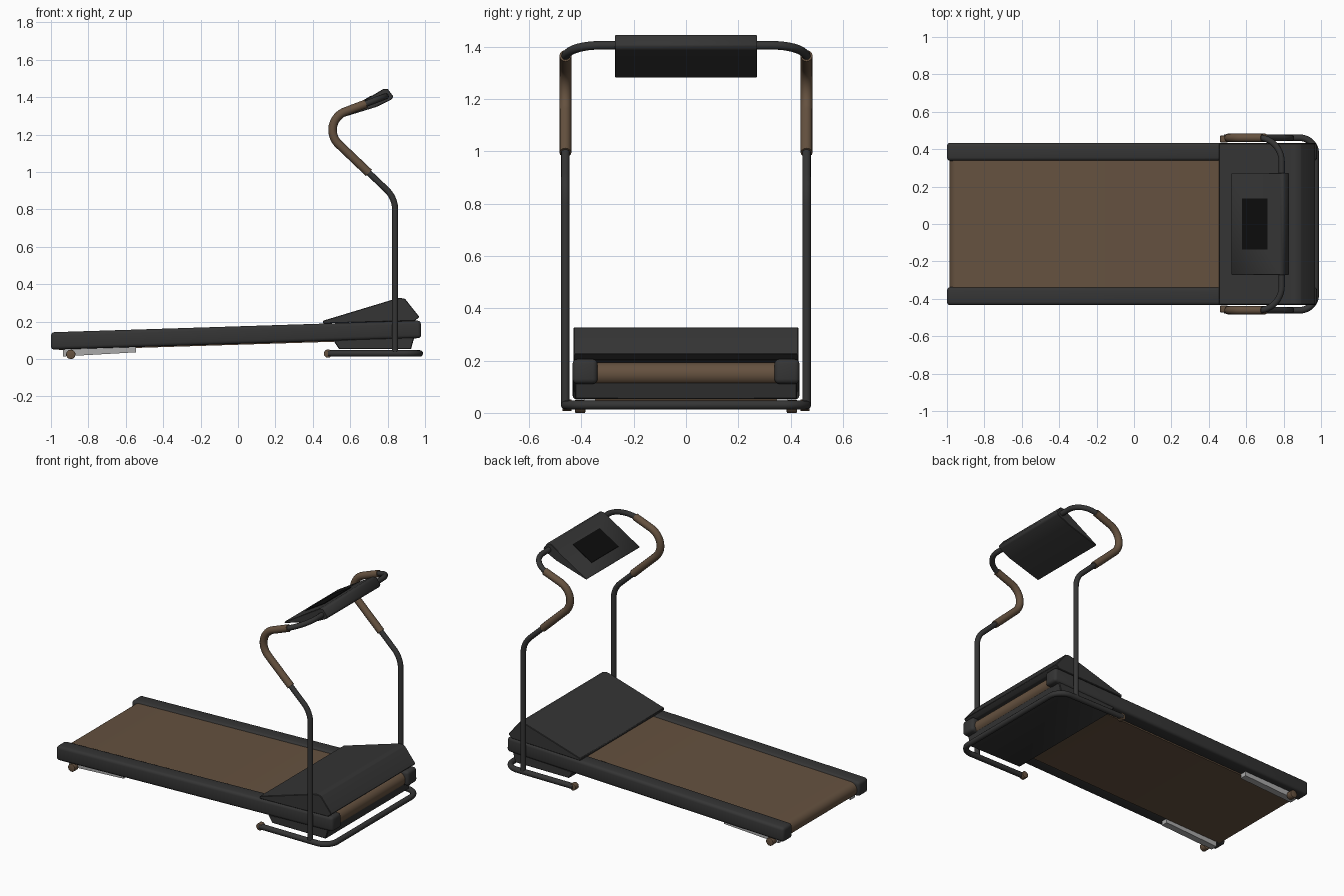
import bpy, bmesh, math
from mathutils import Vector

if "Cube" in bpy.data.objects:
    bpy.data.objects.remove(bpy.data.objects["Cube"])


def material(name, r, g, b):
    m = bpy.data.materials.new(name)
    m.diffuse_color = (r, g, b, 1)
    m.use_nodes = True
    m.node_tree.nodes["Principled BSDF"].inputs["Base Color"].default_value = m.diffuse_color
    return m


DARK = material("dark_metal", 0.035, 0.035, 0.035)
BROWN = material("brown_rubber", 0.13, 0.083, 0.05)
BLACK = material("screen_black", 0.004, 0.004, 0.004)
GREY = material("light_grey", 0.4, 0.4, 0.4)


def finish(ob, mat):
    ob.data.materials.append(mat)
    bpy.ops.object.select_all(action='DESELECT')
    ob.select_set(True)
    bpy.context.view_layer.objects.active = ob
    bpy.ops.object.shade_smooth_by_angle(angle=math.radians(35))
    return ob


def prism(name, profile, y0, y1, mat, bevel=0, segments=3):
    """Extrude an XZ profile from y0 to y1."""
    bm = bmesh.new()
    face = bm.faces.new([bm.verts.new((x, y0, z)) for x, z in profile])
    ext = bmesh.ops.extrude_face_region(bm, geom=[face])
    verts = [g for g in ext["geom"] if isinstance(g, bmesh.types.BMVert)]
    bmesh.ops.translate(bm, verts=verts, vec=(0, y1 - y0, 0))
    bmesh.ops.recalc_face_normals(bm, faces=bm.faces)
    if bevel:
        edges = [e for e in bm.edges if e.calc_face_angle() > math.radians(20)]
        bmesh.ops.bevel(bm, geom=edges, offset=bevel, segments=segments,
                        profile=0.5, affect='EDGES')
    me = bpy.data.meshes.new(name)
    bm.to_mesh(me)
    bm.free()
    ob = bpy.data.objects.new(name, me)
    bpy.context.collection.objects.link(ob)
    return finish(ob, mat)


def circle(x, z, r, n=24):
    return [(x + r * math.cos(2 * math.pi * i / n), z + r * math.sin(2 * math.pi * i / n))
            for i in range(n)]


def fillet(corners, radii, n=12):
    """Polyline with each inner corner replaced by an arc."""
    pts = [Vector(c) for c in corners]
    out = [pts[0]]
    for a, p, b, r in zip(pts, pts[1:], pts[2:], radii):
        u, v = (a - p).normalized(), (b - p).normalized()
        half = u.angle(v) / 2
        start = p + u * (r / math.tan(half))
        centre = p + (u + v).normalized() * (r / math.sin(half))
        e1 = (start - centre).normalized()
        e2 = -u
        sweep = math.pi - 2 * half
        for i in range(n + 1):
            t = sweep * i / n
            out.append(centre + r * (e1 * math.cos(t) + e2 * math.sin(t)))
    return out + [pts[-1]]


def tube(name, path, radius, mat):
    cu = bpy.data.curves.new(name, 'CURVE')
    cu.dimensions = '3D'
    cu.bevel_depth = radius
    cu.bevel_resolution = 4
    cu.use_fill_caps = True
    sp = cu.splines.new('POLY')
    sp.points.add(len(path) - 1)
    for q, p in zip(sp.points, path):
        q.co = (*p, 1)
    ob = bpy.data.objects.new(name, cu)
    bpy.context.collection.objects.link(ob)
    bpy.ops.object.select_all(action='DESELECT')
    ob.select_set(True)
    bpy.context.view_layer.objects.active = ob
    bpy.ops.object.convert(target='MESH')
    return finish(bpy.context.object, mat)


# Running belt: a loop with rounded ends
belt = []
for cx, cz, a0 in ((-0.942, 0.091, 90), (0.915, 0.149, -90)):
    for i in range(13):
        a = math.radians(a0 + 15 * i)
        belt.append((cx + 0.044 * math.cos(a), cz + 0.044 * math.sin(a)))
prism("running_belt", belt, -0.345, 0.345, BROWN)

# Motor hood and lower motor cover
prism("motor_hood", [(0.455, 0.19), (0.455, 0.205), (0.835, 0.32), (0.865, 0.327),
                     (0.893, 0.322), (0.97, 0.225), (0.945, 0.204)],
      -0.43, 0.43, DARK, 0.003, 1)
prism("lower_motor_cover", [(0.51, 0.1), (0.54, 0.053), (0.925, 0.053), (0.945, 0.125)],
      -0.425, 0.425, DARK, 0.004, 1)

# Console and screen
prism("console", [(0.522, 1.281), (0.74, 1.348), (0.822, 1.388), (0.83, 1.405),
                  (0.8, 1.445), (0.775, 1.443), (0.522, 1.29)],
      -0.272, 0.272, DARK, 0.003, 1)
slope = (1.443 - 1.29) / (0.775 - 0.522)
top = lambda x: 1.29 + slope * (x - 0.522)
prism("screen", [(0.58, top(0.58) - 0.003), (0.715, top(0.715) - 0.003),
                 (0.713, top(0.713) + 0.004), (0.578, top(0.578) + 0.004)],
      -0.137, 0.137, BLACK)

# Upright and handle frame, one continuous tube
Y = 0.461
side = [(0.84, -Y, 0.03), (0.84, -Y, 0.862), (0.417, -Y, 1.264), (0.79, -Y, 1.405)]
other = [(x, -y, z) for x, y, z in reversed(side)]
tube("handle_frame", fillet(side + other, [0.15, 0.105, 0.13, 0.13, 0.105, 0.15]),
     0.0165, DARK)

# Floor frame
tube("floor_frame", fillet([(0.48, -Y, 0.03), (0.972, -Y, 0.03), (0.972, Y, 0.03),
                            (0.48, Y, 0.03)], [0.085, 0.085]), 0.0175, DARK)

# Paired parts on both sides
for s, tag in ((-1, "right"), (1, "left")):
    prism(f"side_rail_{tag}", [(-1, 0.05), (-1, 0.143), (0.977, 0.206), (0.98, 0.112)],
          s * 0.338, s * 0.434, DARK, 0.018)
    tube(f"hand_grip_{tag}", fillet([(0.7, s * Y, 0.995), (0.417, s * Y, 1.264),
                                     (0.685, s * Y, 1.365)], [0.105], 20), 0.023, BROWN)
    prism(f"front_foot_{tag}", circle(0.481, 0.029, 0.022), s * 0.437, s * 0.472, BROWN, 0.003, 2)
    prism(f"rear_bracket_{tag}", [(-0.935, 0.06), (-0.935, 0.014), (-0.545, 0.036),
                                  (-0.545, 0.075)], s * 0.345, s * 0.39, GREY)
    prism(f"rear_wheel_{tag}", circle(-0.894, 0.025, 0.025), s * 0.385, s * 0.425, BROWN, 0.003, 2)
